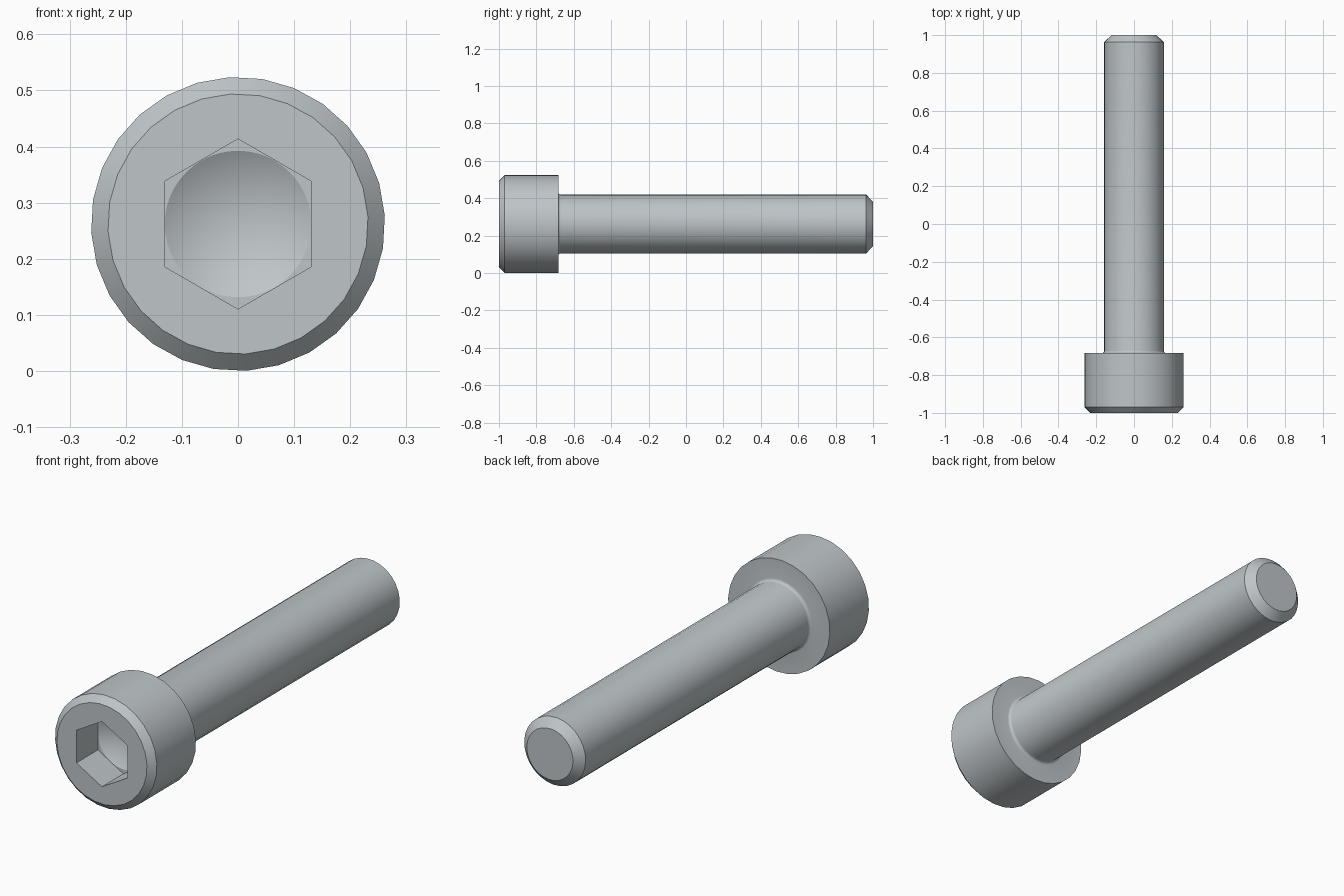
import bpy, bmesh, math

if "Cube" in bpy.data.objects:
    bpy.data.objects.remove(bpy.data.objects["Cube"])

AXIS_Z = 0.262
SIDES = 28

steel = bpy.data.materials.new("steel grey")
steel.diffuse_color = (0.52, 0.56, 0.58, 1)
steel.use_nodes = True
steel.node_tree.nodes["Principled BSDF"].inputs["Base Color"].default_value = steel.diffuse_color

bm = bmesh.new()


def ring(radius, y, sides, start):
    """Loop of vertices around the screw axis."""
    return [bm.verts.new((radius * math.cos(start + i * math.tau / sides), y,
                          AXIS_Z + radius * math.sin(start + i * math.tau / sides)))
            for i in range(sides)]


def bridge(a, b):
    n = len(a)
    for i in range(n):
        bm.faces.new((a[i], a[(i + 1) % n], b[(i + 1) % n], b[i]))


def fill_between(a, b):
    """Flat face area between two coplanar loops."""
    edges = []
    for loop in (a, b):
        for i, v in enumerate(loop):
            w = loop[(i + 1) % len(loop)]
            edges.append(bm.edges.get((v, w)) or bm.edges.new((v, w)))
    bmesh.ops.triangle_fill(bm, use_beauty=True, use_dissolve=False, edges=edges)


# Head, neck fillet and shank as one turned profile (radius, y)
fillet = [(0.158 + 0.013 * (1 - math.sin(t)), -0.683 + 0.013 * (1 - math.cos(t)))
          for t in (i * math.pi / 8 for i in range(5))]
profile = [(0.232, -1.0), (0.262, -0.97), (0.262, -0.683)] + fillet + [(0.158, 0.963), (0.119, 1.0)]
rings = [ring(r, y, SIDES, math.radians(3.3)) for r, y in profile]
for a, b in zip(rings, rings[1:]):
    bridge(a, b)
bm.faces.new(rings[-1])

# Hexagon socket with a conical drill point at its floor
hex_front = ring(0.1515, -1.0, 6, math.pi / 6)
hex_floor = ring(0.1515, -0.842, 6, math.pi / 6)
bridge(hex_front, hex_floor)
drill = ring(0.1305, -0.842, 48, 0)
tip = bm.verts.new((0, -0.767, AXIS_Z))
for i in range(48):
    bm.faces.new((drill[i], drill[(i + 1) % 48], tip))
fill_between(rings[0], hex_front)
fill_between(hex_floor, drill)

bmesh.ops.recalc_face_normals(bm, faces=bm.faces)
mesh = bpy.data.meshes.new("socket_head_screw")
bm.to_mesh(mesh)
bm.free()
mesh.materials.append(steel)

screw = bpy.data.objects.new("socket_head_screw", mesh)
bpy.context.collection.objects.link(screw)
bpy.context.view_layer.objects.active = screw
screw.select_set(True)
bpy.ops.object.shade_smooth_by_angle(angle=math.radians(28))
